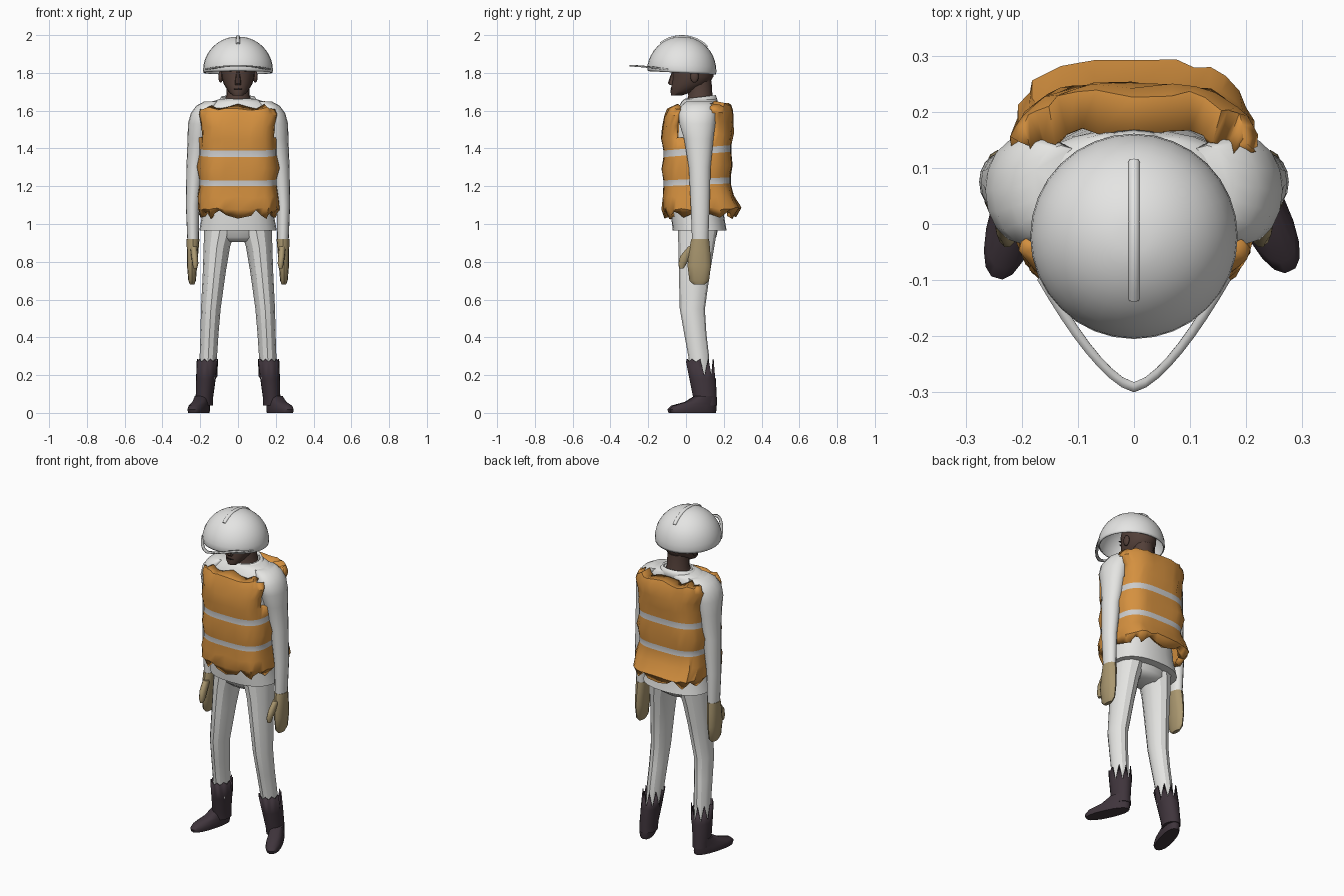
import bpy, bmesh, random
from math import sin, cos, pi, radians
from mathutils import Matrix, Vector

random.seed(4)
old = bpy.data.objects.get("Cube")
if old:
    bpy.data.objects.remove(old, do_unlink=True)


def material(name, r, g, b):
    m = bpy.data.materials.new(name)
    m.use_nodes = True
    m.diffuse_color = (r, g, b, 1)
    m.node_tree.nodes["Principled BSDF"].inputs["Base Color"].default_value = (r, g, b, 1)
    return m


WHITE = material("white cloth", .78, .78, .76)
SHELL = material("helmet white", .78, .78, .77)
ORANGE = material("vest orange", .66, .28, .05)
STRIPE = material("reflective grey", .6, .6, .6)
SKIN = material("brown skin", .085, .05, .04)
DARK = material("face dark", .02, .013, .012)
BOOT = material("boot black", .05, .035, .045)
GLOVE = material("glove tan", .40, .31, .16)
BRIM = material("brim grey", .55, .55, .54)


def finish(name, bm, mats, angle=40, matrix=None):
    bmesh.ops.recalc_face_normals(bm, faces=bm.faces)
    if matrix:
        bm.transform(matrix)
    me = bpy.data.meshes.new(name)
    bm.to_mesh(me)
    bm.free()
    for m in mats:
        me.materials.append(m)
    me.shade_smooth()
    me.set_sharp_from_angle(angle=radians(angle))
    ob = bpy.data.objects.new(name, me)
    bpy.context.collection.objects.link(ob)
    return ob


def power(v, p):
    return abs(v) ** p * (1 if v > 0 else -1)


def loft_mesh(rings, n=16, p=1, caps=(True, True), tweak=None, side=1):
    """Skin horizontal rings (z, centre x, radius x, front y, back y)."""
    bm = bmesh.new()
    loops = []
    for k, (z, cx, rx, y0, y1) in enumerate(rings):
        loop = []
        for i in range(n):
            a = 2 * pi * i / n
            co = Vector((side * (cx + rx * power(cos(a), p)),
                         (y0 + y1) / 2 + (y1 - y0) / 2 * power(sin(a), p), z))
            if tweak:
                tweak(co, k, i)
            loop.append(bm.verts.new(co))
        loops.append(loop)
    for k in range(len(loops) - 1):
        a, b = loops[k], loops[k + 1]
        for i in range(n):
            j = (i + 1) % n
            f = bm.faces.new((a[i], a[j], b[j], b[i]))
            f.tag = k in STRIPE_ROWS
    if caps[0]:
        bm.faces.new(loops[0])
    if caps[1]:
        bm.faces.new(loops[-1])
    return bm


STRIPE_ROWS = (3, 6)


def loft(name, rings, mat, angle=40, matrix=None, **kw):
    return finish(name, loft_mesh(rings, **kw), [mat], angle, matrix)


def solidify(ob, thickness, offset=-1):
    mod = ob.modifiers.new("thickness", 'SOLIDIFY')
    mod.thickness, mod.offset = thickness, offset


def blob(name, centre, size, mat):
    bm = bmesh.new()
    bmesh.ops.create_uvsphere(bm, u_segments=12, v_segments=8, radius=1)
    return finish(name, bm, [mat], 60, Matrix.Translation(centre) @ Matrix.Diagonal((*size, 1)))


# Head, neck and face
loft("head", [(1.68, 0, .028, -.078, -.025), (1.70, 0, .05, -.082, .04), (1.74, 0, .075, -.076, .12),
              (1.78, 0, .088, -.070, .145), (1.84, 0, .092, -.070, .15), (1.90, 0, .082, -.055, .13),
              (1.94, 0, .04, -.02, .09)], SKIN, 60, n=20)
loft("neck", [(1.60, 0, .10, -.01, .16), (1.64, 0, .075, 0, .15), (1.68, 0, .062, .012, .14),
              (1.76, 0, .06, .01, .135)], SKIN, 60)
loft("nose", [(1.735, 0, .018, -.085, -.05), (1.745, 0, .017, -.096, -.05), (1.81, 0, .008, -.074, -.05)],
     SKIN, n=8)
blob("mouth", (0, -.076, 1.715), (.022, .007, .004), DARK)
for s, side in ((1, "left"), (-1, "right")):
    blob(side + "_ear", (s * .092, .045, 1.78), (.012, .022, .032), SKIN)
    blob(side + "_eye", (s * .04, -.057, 1.812), (.016, .005, .006), DARK)
    blob(side + "_brow", (s * .042, -.056, 1.832), (.021, .006, .004), DARK)

# Helmet shell, ridge and looped brim
dome = [(1.812 + .181 * sin(a), 0, .185 * cos(a), -.022 - .183 * cos(a), -.022 + .183 * cos(a))
        for a in [pi / 2 * k / 10 for k in range(10)]]
dome.insert(0, (1.80, 0, .182, -.2, .158))


def tilt(co, k, i):
    if k < 4:
        co.z -= .05 * (co.y + .02) * (1 - k / 4)


helmet = loft("helmet", dome, SHELL, 50, n=32, caps=(False, True), tweak=tilt)
solidify(helmet, .006)

curve = bpy.data.curves.new("helmet_ridge", 'CURVE')
curve.dimensions = '3D'
curve.bevel_depth, curve.bevel_resolution, curve.use_fill_caps = .011, 2, True
line = curve.splines.new('POLY')
line.points.add(12)
for i, pt in enumerate(line.points):
    a = -.65 + 1.45 * i / 12
    pt.co = (0, -.022 + .183 * sin(a), 1.808 + .181 * cos(a), 1)
curve.materials.append(SHELL)
bpy.context.collection.objects.link(bpy.data.objects.new("helmet_ridge", curve))

bm = bmesh.new()
pairs = []
for i in range(17):
    t = i / 8 - 1
    x, y = .172 * t, -.3 + .2 * abs(t) ** 1.5
    z = 1.838 - .02 * abs(t) ** 2
    pairs.append((bm.verts.new((x, y, z)), bm.verts.new((x * .93, y + .018, z))))
for (a, b), (c, d) in zip(pairs, pairs[1:]):
    bm.faces.new((a, c, d, b))
solidify(finish("helmet_brim", bm, [BRIM]), .008, 0)

# Shirt body and collar
loft("shirt", [(.965, 0, .205, -.07, .215), (1.05, 0, .19, -.08, .2), (1.25, 0, .175, -.09, .19),
               (1.45, 0, .185, -.09, .18), (1.55, 0, .2, -.07, .17), (1.61, 0, .19, -.045, .168),
               (1.645, 0, .15, -.025, .165), (1.66, 0, .10, -.01, .16)], WHITE, 50, n=24, p=.85)


def neckline(co, k, i):
    co.z += .12 * (co.y - .07)


collar = loft("collar", [(1.62, 0, .125, -.03, .17), (1.65, 0, .105, -.02, .165), (1.672, 0, .09, -.008, .158)],
              WHITE, 60, n=24, caps=(False, False), tweak=neckline)
solidify(collar, .012)


# Life vest: wavy hem, folded top, two bands, open armholes
def quilt(co, k, i):
    co.z += .08 * (co.y + .13) * max(0, min(1, (co.z - 1.05) / .3))
    wave = abs(i % 4 - 2) / 2
    if k == 0:
        co.z += .04 * wave
    elif k >= TOP - 1:
        co.z -= .022 * wave * (k - TOP + 2) / 2
        co.y += .02 * (wave - .5) * (co.y > .1)
    if k not in (3, 4, 6, 7):
        co += Vector([random.uniform(-.006, .006) for _ in range(3)])


vest_rings = [(1.03, 0, .2, -.11, .27), (1.08, 0, .217, -.128, .29), (1.14, 0, .217, -.126, .255),
              (1.20, 0, .205, -.12, .237), (1.23, 0, .205, -.12, .237), (1.29, 0, .217, -.13, .25),
              (1.353, 0, .206, -.12, .24), (1.388, 0, .206, -.12, .24), (1.45, 0, .205, -.13, .248),
              (1.51, 0, .205, -.124, .248), (1.57, 0, .223, -.115, .248), (1.61, 0, .212, -.095, .235),
              (1.625, 0, .19, -.05, .165)]
TOP = len(vest_rings) - 1
bm = loft_mesh(vest_rings, n=40, p=.6, caps=(False, False), tweak=quilt)
for f in bm.faces:
    f.material_index = int(f.tag)
holes = [f for f in bm.faces if f.calc_center_median().z > 1.46
         and -.045 < f.calc_center_median().y < .14 and abs(f.calc_center_median().x) > .13]
bmesh.ops.delete(bm, geom=holes, context='FACES')
solidify(finish("life_vest", bm, [ORANGE, STRIPE], 35), .035)

# Trousers seat
loft("trouser_seat", [(.905, 0, .09, .0, .13), (.93, 0, .168, -.03, .16), (1.02, 0, .175, -.05, .18)],
     WHITE, 50, n=20)


# Ragged boot top, deepest at the back
def ragged(co, k, i):
    if k == 3 and i % 2:
        co.z -= .09 if co.y > .09 else .015


for s, side in ((1, "left"), (-1, "right")):
    # Sleeve
    loft(side + "_sleeve", [(.91, .238, .03, .032, .118), (1.1, .24, .036, .025, .125),
                            (1.3, .226, .047, .015, .13), (1.45, .207, .06, -.01, .145),
                            (1.53, .199, .066, -.035, .155), (1.585, .184, .067, -.04, .16),
                            (1.625, .16, .062, -.025, .155), (1.648, .13, .05, .0, .14)],
         WHITE, 45, side=s)
    # Glove palm and thumb
    loft(side + "_glove", [(.68, .243, .012, .04, .10), (.70, .243, .02, .018, .122),
                           (.78, .243, .027, .008, .132), (.86, .24, .031, .015, .128),
                           (.92, .238, .034, .028, .122)], GLOVE, 45, n=12, side=s)
    loft(side + "_thumb", [(.765, .226, .01, -.035, -.012), (.79, .226, .016, -.042, .004),
                           (.83, .23, .018, -.032, .03), (.88, .234, .018, .01, .06)],
         GLOVE, 45, n=10, side=s)
    # Trouser leg
    loft(side + "_trouser_leg", [(.18, .163, .043, .025, .125), (.30, .157, .046, .012, .122),
                                 (.42, .151, .048, -.01, .108), (.55, .144, .052, -.033, .1),
                                 (.75, .125, .061, -.038, .128), (.88, .112, .07, -.04, .15),
                                 (1.0, .09, .088, -.045, .17)], WHITE, 30, n=12, side=s)
    # Boot shaft and foot
    shaft = loft(side + "_boot_shaft", [(.04, .178, .046, .045, .165), (.08, .178, .046, .038, .163),
                                        (.18, .17, .052, .018, .158), (.285, .162, .056, .0, .15)],
                 BOOT, 35, n=20, caps=(True, False), tweak=ragged, side=s)
    solidify(shaft, .005)
    turn = Matrix.Translation((s * .18, .128, 0)) @ Matrix.Rotation(s * radians(25 if s > 0 else 16), 4, 'Z')
    loft(side + "_boot_foot", [(0, 0, .042, -.228, .03), (.018, 0, .045, -.235, .034),
                               (.038, 0, .043, -.215, .034), (.058, 0, .04, -.14, .034),
                               (.09, 0, .038, -.085, .03)], BOOT, 45, turn, n=18, p=.85)
